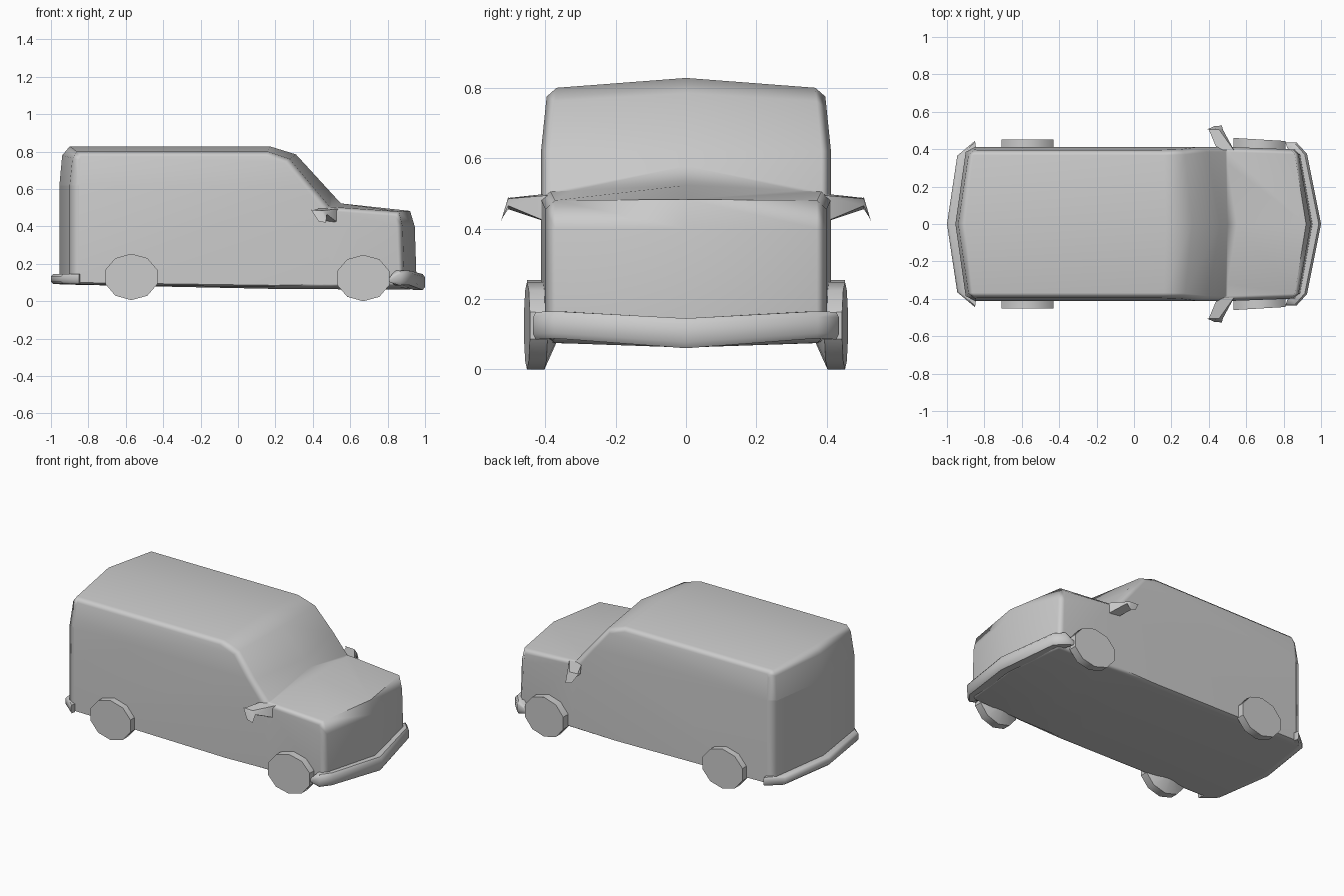
import bpy
import bmesh
import math
from mathutils import Vector

default = bpy.data.objects.get("Cube")
if default:
    bpy.data.objects.remove(default, do_unlink=True)

GREY = (0.6, 0.6, 0.6, 1)
paint = bpy.data.materials.new("plain_grey")
paint.use_nodes = True
paint.diffuse_color = GREY
paint.node_tree.nodes["Principled BSDF"].inputs["Base Color"].default_value = GREY


def loft(name, sections, angle=60, adjust=None):
    """Skin closed rings of points in order and cap both ends."""
    bm = bmesh.new()
    rings = [[bm.verts.new(p) for p in ring] for ring in sections]
    n = len(rings[0])
    for a, b in zip(rings, rings[1:]):
        for i in range(n):
            j = (i + 1) % n
            bm.faces.new((a[i], a[j], b[j], b[i]))
    bm.faces.new(rings[0])
    bm.faces.new(rings[-1])
    if adjust:
        adjust(bm)
    bmesh.ops.recalc_face_normals(bm, faces=bm.faces)
    mesh = bpy.data.meshes.new(name)
    bm.to_mesh(mesh)
    bm.free()
    mesh.materials.append(paint)
    obj = bpy.data.objects.new(name, mesh)
    bpy.context.collection.objects.link(obj)
    bpy.ops.object.select_all(action="DESELECT")
    obj.select_set(True)
    bpy.context.view_layer.objects.active = obj
    bpy.ops.object.shade_smooth_by_angle(angle=math.radians(angle))
    return obj


# Van body: side outlines at the middle, the shoulder and the flank
middle = [(-.955, .09), (-.955, .62), (-.94, .78), (-.9, .828), (.17, .828),
          (.31, .785), (.55, .523), (.92, .483), (.945, .4), (.955, .1),
          (.92, .062), (.2, .066)]
shoulder = [(-.9, .09), (-.9, .62), (-.885, .765), (-.86, .8), (.16, .8),
            (.275, .762), (.49, .505), (.86, .48), (.88, .4), (.89, .1),
            (.87, .075), (.2, .075)]
flank = [(-.85, .1), (-.85, .62), (-.85, .755), (-.84, .775), (.15, .775),
         (.25, .74), (.455, .485), (.84, .455), (.85, .4), (.86, .12),
         (.85, .1), (.2, .085)]


def taper(bm):
    """Lean the upper sides in and narrow the nose slightly."""
    for point, normal in (((0, 0, .62), (0, 0, 1)), ((.5, 0, 0), (1, 0, 0))):
        bmesh.ops.bisect_plane(bm, geom=bm.verts[:] + bm.edges[:] + bm.faces[:],
                               plane_co=point, plane_no=normal)
    for v in bm.verts:
        v.co.y *= 1 - .25 * max(0, v.co.z - .62) - .09 * max(0, v.co.x - .5)


body = loft("van_body", [[(x, y, z) for x, z in outline] for y, outline in
                         ((-.412, flank), (-.385, shoulder), (0, middle),
                          (.385, shoulder), (.412, flank))], adjust=taper)
soften = body.modifiers.new("even_shading", "WEIGHTED_NORMAL")
soften.keep_sharp = True


# Bumpers: chevron bars that wrap round the corners
def bumper(name, half):
    """Each station is x, y, inward direction, thickness, bottom and top."""
    stations = [(x, -y, dx, -dy, lo, hi) for x, y, dx, dy, lo, hi in half[:0:-1]] + half
    rings = []
    for x, y, dx, dy, lo, hi in stations:
        ease = (hi - lo) * .2
        rings.append([(x + dx, y + dy, lo), (x + dx * .2, y + dy * .2, lo),
                      (x, y, lo + ease), (x, y, hi - ease),
                      (x + dx * .2, y + dy * .2, hi), (x + dx, y + dy, hi)])
    loft(name, rings, 50)


bumper("front_bumper", [(1, 0, -.06, 0, .06, .145),
                        (.925, .375, -.06, -.02, .088, .165),
                        (.87, .435, -.03, -.04, .085, .163),
                        (.81, .435, .01, -.03, .1, .13)])
bumper("rear_bumper", [(-1, 0, .055, 0, .093, .145),
                       (-.945, .365, .05, -.02, .093, .145),
                       (-.85, .445, .005, -.035, .093, .145)])


# Wheels: ten-sided discs with a cone on the inner side
def wheel(name, x, z, side, toe):
    rings = []
    for y, scale in ((.36, .24), (.402, 1), (.452, 1)):
        ring = []
        for i in range(10):
            a = math.tau * i / 10 + math.pi / 2
            dx = .146 * scale * math.cos(a)
            ring.append((x + dx, side * (y - toe * dx), z + .124 * scale * math.sin(a)))
        rings.append(ring)
    loft(name, rings, 40)


# Door mirrors: tapered blocks swept backwards
def mirror(name, side):
    inner = [(.45, .5), (.54, .495), (.54, .415), (.46, .425)]
    outer = [(.40, .487), (.455, .485), (.475, .465), (.42, .455)]
    tip = [(.39, .49), (.455, .47), (.47, .42), (.43, .428)]
    loft(name, [[(x, side * .385, z) for x, z in inner],
                [(x, side * .505, z) for x, z in outer],
                [(x, side * (.505 + .3 * (.49 - z)), z) for x, z in tip]], 50)


for label, side in (("left", 1), ("right", -1)):
    wheel(f"front_{label}_wheel", .67, .124, side, .06)
    wheel(f"rear_{label}_wheel", -.57, .13, side, 0)
    mirror(f"{label}_door_mirror", side)
